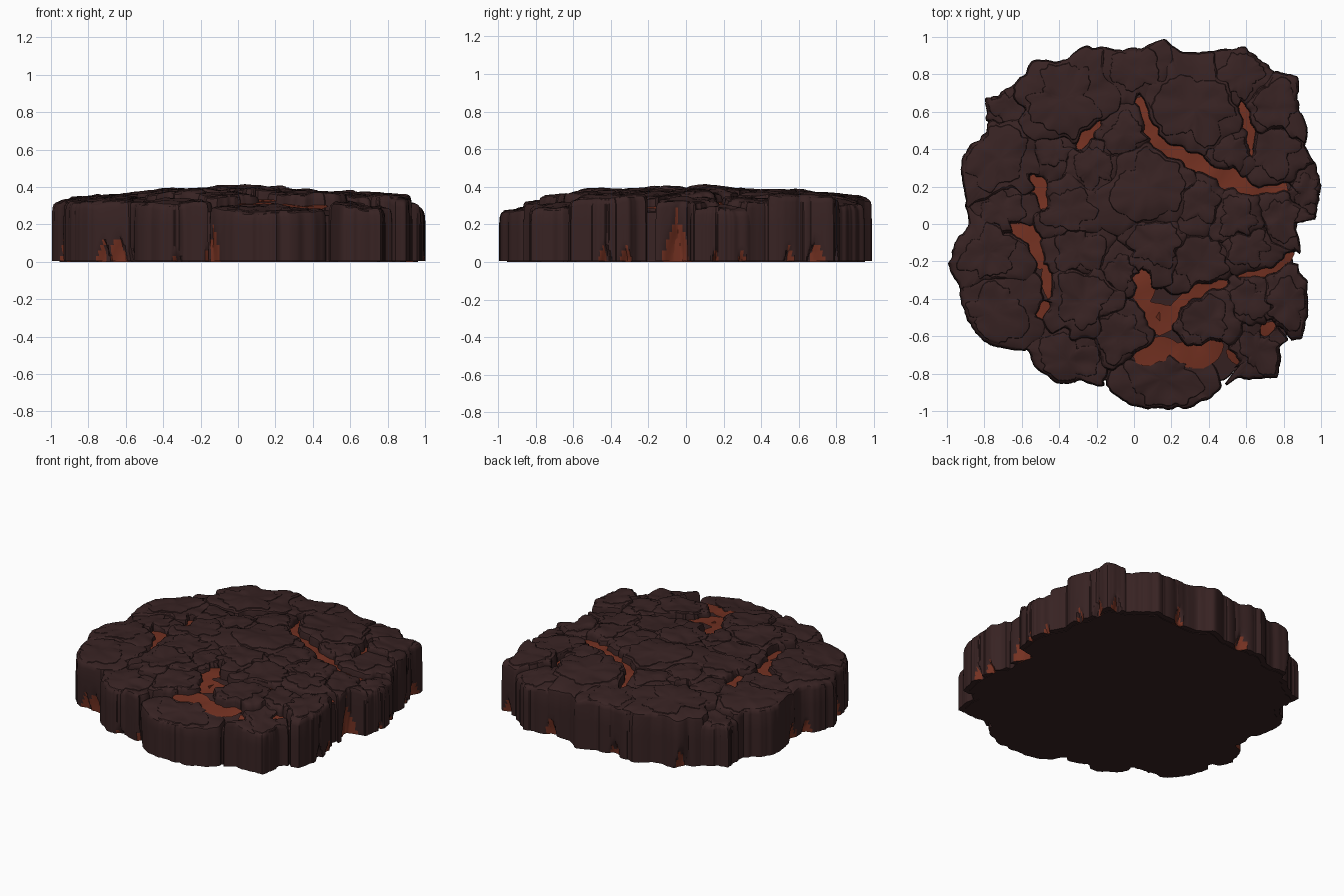
import bpy, bmesh, math, random
from mathutils import Vector, noise, kdtree

if "Cube" in bpy.data.objects:
    bpy.data.objects.remove(bpy.data.objects["Cube"])

random.seed(4)
TAU = 2 * math.pi

def material(name, rgb):
    m = bpy.data.materials.new(name)
    m.diffuse_color = (*rgb, 1)
    m.use_nodes = True
    m.node_tree.nodes["Principled BSDF"].inputs["Base Color"].default_value = m.diffuse_color
    return m

ROCK = material("dark_rock", (0.039, 0.0165, 0.0165))
LAVA = material("dull_lava", (0.175, 0.031, 0.0155))

# Outer silhouette, counter-clockwise
OUTLINE = [(1, .19), (.98, .3), (.92, .42), (.93, .5), (.89, .62), (.88, .78), (.76, .82), (.68, .87), (.6, .95),
           (.4, .92), (.25, .92), (.17, .99), (.08, .96), (-.05, .93), (-.17, .95), (-.25, .97), (-.36, .88),
           (-.54, .88), (-.64, .75), (-.79, .68), (-.79, .53), (-.93, .35), (-.9, .1), (-.88, 0), (-.94, -.08),
           (-1, -.22), (-.94, -.33), (-.9, -.52), (-.78, -.65), (-.56, -.69), (-.54, -.76), (-.42, -.85),
           (-.15, -.88), (.02, -.99), (.27, -.99), (.38, -.95), (.55, -.83), (.77, -.82), (.8, -.64), (.9, -.61),
           (.93, -.5), (.93, -.3), (.88, -.25), (.9, -.15), (.87, 0), (.97, .02)]
# Crust slabs: x, y, relative size, height offset
SLABS = [(-.37, .67, .30, .022), (0, .83, .2, .015), (.33, .62, .28, .015), (.58, .8, .2, .015), (.76, .62, .2, .05),
         (.74, .4, .15, 0), (.92, .17, .12, -.03), (.52, .4, .13, 0), (.08, .2, .27, .006), (.35, .1, .15, -.005),
         (.55, .02, .17, 0), (.78, .03, .14, -.01), (-.05, .48, .17, -.008), (-.22, .3, .17, -.002),
         (-.35, .08, .16, .005), (-.42, .38, .14, -.01), (-.72, .35, .25, .01), (-.68, .63, .14, -.02),
         (-.7, .08, .15, -.01), (-.78, -.15, .22, 0), (-.75, -.47, .24, 0), (-.3, -.15, .17, -.005),
         (-.27, -.42, .24, .008), (-.08, -.25, .14, -.012), (.12, -.1, .18, .003), (.35, -.2, .17, -.01),
         (.62, -.12, .16, 0), (.4, -.52, .2, .008), (.62, -.4, .15, 0), (.82, -.42, .18, .03),
         (.66, -.68, .17, -.012), (.15, -.83, .27, -.045), (-.35, -.73, .22, -.015), (-.08, -.6, .18, -.005)]
# Lava cracks: half width, then path
CRACKS = [(.042, [(.03, .68), (.08, .5), (.16, .41), (.35, .32), (.5, .24), (.63, .17), (.82, .2)]),
          (.022, [(.57, .66), (.62, .5), (.63, .36)]), (.045, [(-.55, .26), (-.49, .18), (-.48, .08)]),
          (.022, [(-.18, .55), (-.3, .4)]), (.036, [(-.66, 0), (-.54, -.08), (-.49, -.24)]),
          (.02, [(-.47, -.22), (-.45, -.4)]), (.028, [(-.45, -.42), (-.52, -.5)]),
          (.045, [(.04, -.24), (.05, -.43), (.14, -.52), (.24, -.46)]),
          (.026, [(.2, -.46), (.36, -.35), (.5, -.31)]), (.018, [(.55, -.28), (.76, -.25), (.85, -.15)]),
          (.038, [(0, -.72), (.12, -.67), (.24, -.66)]), (.042, [(.2, -.67), (.36, -.71), (.47, -.63)]),
          (.024, [(.5, -.67), (.57, -.75)]), (.025, [(.75, -.53), (.68, -.59)])]
# Lava pockets on the outer wall: x, y, half width, height
POCKETS = [(-.93, -.34, .035, .13), (-.72, -.66, .035, .11), (-.64, -.68, .045, .14), (-.57, -.69, .02, .1),
           (-.32, -.86, .03, .05), (-.13, -.88, .04, .2), (.93, -.43, .03, .09), (.92, -.32, .03, .08),
           (.87, -.05, .065, .24), (.98, .16, .02, .07), (.97, .3, .02, .06), (.91, .55, .025, .08),
           (.88, .69, .04, .11), (.82, .8, .03, .1), (.4, .92, .035, .11), (-.1, .94, .04, .1),
           (-.57, .85, .045, .14), (-.9, .1, .04, .13), (-.9, -.05, .035, .1)]

def nz(x, y, s, k=0.0):
    return noise.noise(Vector((x * s + k, y * s - k, k)))

def outline_radius(a):
    """Outline radius at an angle, with fine vertical ridges."""
    d, best = Vector((math.cos(a), math.sin(a))), 0
    for j, p in enumerate(OUTLINE):
        p, e = Vector(p), Vector(OUTLINE[(j + 1) % len(OUTLINE)]) - Vector(p)
        det = d.x * e.y - d.y * e.x
        if abs(det) > 1e-9:
            t, u = (p.x * e.y - p.y * e.x) / det, (p.x * d.y - p.y * d.x) / det
            if t > 0 and -.001 <= u <= 1.001:
                best = max(best, t)
    return best - .03 * max(0, nz(d.x, d.y, 11, 3)) - .025 * max(0, nz(d.x, d.y, 24, 6))

TABLE = [outline_radius(TAU * i / 720) for i in range(720)]

def edge(x, y):
    return TABLE[int(math.atan2(y, x) / TAU * 720) % 720]

def dome(x, y):
    return .388 - .085 * min(1.1, math.hypot(x, y)) ** 2.5

def sample(path, w, step=.015):
    """Evenly spaced points along a crack, each with a half width tapering to the ends."""
    pts = []
    for a, b in zip(path, path[1:]):
        n = max(1, int((Vector(b) - Vector(a)).length / step))
        pts += [Vector(a).lerp(Vector(b), i / n) for i in range(n)]
    pts.append(Vector(path[-1]))
    return [(p, w * (.25 + .75 * abs(math.sin(math.pi * i / (len(pts) - 1))) ** .6) * (1 + .7 * nz(p.x, p.y, 9, 5)))
            for i, p in enumerate(pts)]

crack_pts = [s for w, path in CRACKS for s in sample(path, w)]
tree = kdtree.KDTree(len(crack_pts))
for i, (p, w) in enumerate(crack_pts):
    tree.insert((p.x, p.y, 0), i)
tree.balance()

def in_crack(x, y):
    _, i, d = tree.find((x, y, 0))
    return d < crack_pts[i][1] * (1 + .8 * nz(x, y, 16, 5))

def pocket(x, y, z):
    """How deep a wall point lies inside a lava pocket, 0 to 1."""
    return max(0, *(1 - math.hypot(x - a, y - b) / (w * 1.25) - max(0, z / h) ** 1.5 * .8
                    for a, b, w, h in POCKETS))

def wall_rule(f):
    c = f.calc_center_median()
    on_wall = abs(f.normal.z) < .6 and c.xy.length > edge(c.x, c.y) - .07
    return int(on_wall and pocket(c.x, c.y, c.z) > .08)

def finish(name, bm, mats):
    me = bpy.data.meshes.new(name)
    bm.to_mesh(me)
    bm.free()
    for m in mats:
        me.materials.append(m)
    bpy.context.collection.objects.link(bpy.data.objects.new(name, me))

def loft(name, rings, tip):
    """Skin rings from bottom to top, closing below with a cap and above at a tip."""
    bm = bmesh.new()
    loops = [[bm.verts.new(p) for p in r] for r in rings]
    n, top = len(loops[0]), bm.verts.new(tip)
    bm.faces.new(loops[0][::-1])
    for i in range(n):
        j = (i + 1) % n
        for lo, hi in zip(loops, loops[1:]):
            bm.faces.new((lo[i], lo[j], hi[j], hi[i]))
        bm.faces.new((loops[-1][i], loops[-1][j], top))
    bm.normal_update()
    for f in bm.faces:
        f.material_index = wall_rule(f)
    finish(name, bm, (ROCK, LAVA))

def slab_radii(i, n=112, step=.006):
    """Grow a slab outwards until it meets a neighbour, a crack or the outer edge."""
    cx, cy, size, _ = SLABS[i]
    near = [s for k, s in enumerate(SLABS) if k != i and math.hypot(s[0] - cx, s[1] - cy) < .75]
    radii, rim = [], []
    for k in range(n):
        a, r, at_rim = TAU * k / n, .03, False
        while r < .5:
            x, y = cx + r * math.cos(a), cy + r * math.sin(a)
            at_rim = math.hypot(x, y) > edge(x, y)
            if at_rim or in_crack(x, y):
                break
            wx = x + .05 * nz(x, y, 7, 1) + .03 * nz(x, y, 17, 2)
            wy = y + .05 * nz(x, y, 7, 8) + .03 * nz(x, y, 17, 9)
            own = math.hypot(wx - cx, wy - cy) / size * .84
            if any(math.hypot(wx - s[0], wy - s[1]) < own * s[2] for s in near):
                break
            r += step
        radii.append(r)
        rim.append(at_rim)
    # trim narrow spikes between slabs
    mean = [sum(radii[(k + d) % n] for d in range(-12, 13)) / 25 for k in range(n)]
    radii = [r if e else min(r, 1.12 * m) for r, e, m in zip(radii, rim, mean)]
    return [.15 * radii[k - 1] + .7 * radii[k] + .15 * radii[(k + 1) % n] for k in range(n)], any(rim)

def build_slab(name, slab, radii, lift, floor):
    cx, cy, _, off = slab

    def top(x, y):
        z = .6 * dome(x, y) + .4 * dome(cx, cy) + off + lift
        return z + .016 * nz(x, y, 5, 4) + .01 * nz(x, y, 14, 6)

    def ring(scale, inset, drop=0, z=None):
        pts = []
        for k, r in enumerate(radii):
            a, rr = TAU * k / len(radii), max(.01, r * scale - inset)
            x, y = cx + rr * math.cos(a), cy + rr * math.sin(a)
            pull = 0 if z is None or math.hypot(x, y) < edge(x, y) - .05 else .06 * min(.6, pocket(x, y, z))
            pts.append((x * (1 - pull), y * (1 - pull), top(x, y) - drop if z is None else z))
        return pts

    rim = .45 if lift else 1
    rings = [ring(1, 0, z=z) for z in (.004, .03, .06, .09, .12, .16, .2)] if floor else [ring(1, 0, .1 * rim)]
    rings += [ring(1, .003, .03 * rim), ring(1, .010, .009 * rim), ring(.97, .016, .002)]
    loft(name, rings + [ring(.75, .01), ring(.5, 0), ring(.25, 0)], (cx, cy, top(cx, cy)))

# Inner core under the crust
def core_ring(f, z=None):
    return [(f * TABLE[k] * math.cos(TAU * k / 720), f * TABLE[k] * math.sin(TAU * k / 720),
             dome(f * TABLE[k], 0) - .065 if z is None else z) for k in range(0, 720, 4)]

walls = [core_ring(.965, z) for z in (0, .05, .1, .15, .2)]
loft("core", walls + [core_ring(f) for f in (.96, .7, .35)], (0, 0, dome(0, 0) - .065))

# Lava ribbons lying in the cracks
for i, (w, path) in enumerate(CRACKS):
    pts = sample(path, w, .03)
    bm, prev = bmesh.new(), None
    for k, (p, half) in enumerate(pts):
        t = (pts[min(k + 1, len(pts) - 1)][0] - pts[max(k - 1, 0)][0]).normalized()
        row = []
        for s in (1, 0, -1):
            q = p + Vector((-t.y, t.x)) * (s * (half * 1.5 + .006))
            row.append(bm.verts.new((q.x, q.y, dome(q.x, q.y) - .045 + .012 * nz(q.x, q.y, 10, 2))))
        for c in (0, 1) if prev else ():
            bm.faces.new((prev[c], prev[c + 1], row[c + 1], row[c]))
        prev = row
    finish(f"lava_crack_{i + 1:02d}", bm, (LAVA,))

# Crust slabs, each with a thin flaked layer on top
for i, s in enumerate(SLABS):
    radii, outer = slab_radii(i)
    build_slab(f"crust_slab_{i + 1:02d}", s, radii, 0, outer)
    seed, mean = random.uniform(0, 50), sum(radii) / len(radii)
    lobes = [Vector((math.cos(TAU * k / len(radii)), math.sin(TAU * k / len(radii)))) for k in range(len(radii))]
    flake = [min(.92 * r, mean * (.8 + .5 * nz(v.x, v.y, 1.4, seed) + .12 * nz(v.x, v.y, 5, seed)))
             for r, v in zip(radii, lobes)]
    build_slab(f"crust_flake_{i + 1:02d}", s, flake, .007, False)

# Smooth shading with crisp ledges
for ob in bpy.context.collection.objects:
    ob.select_set(True)
    bpy.context.view_layer.objects.active = ob
bpy.ops.object.shade_smooth_by_angle(angle=math.radians(35))
